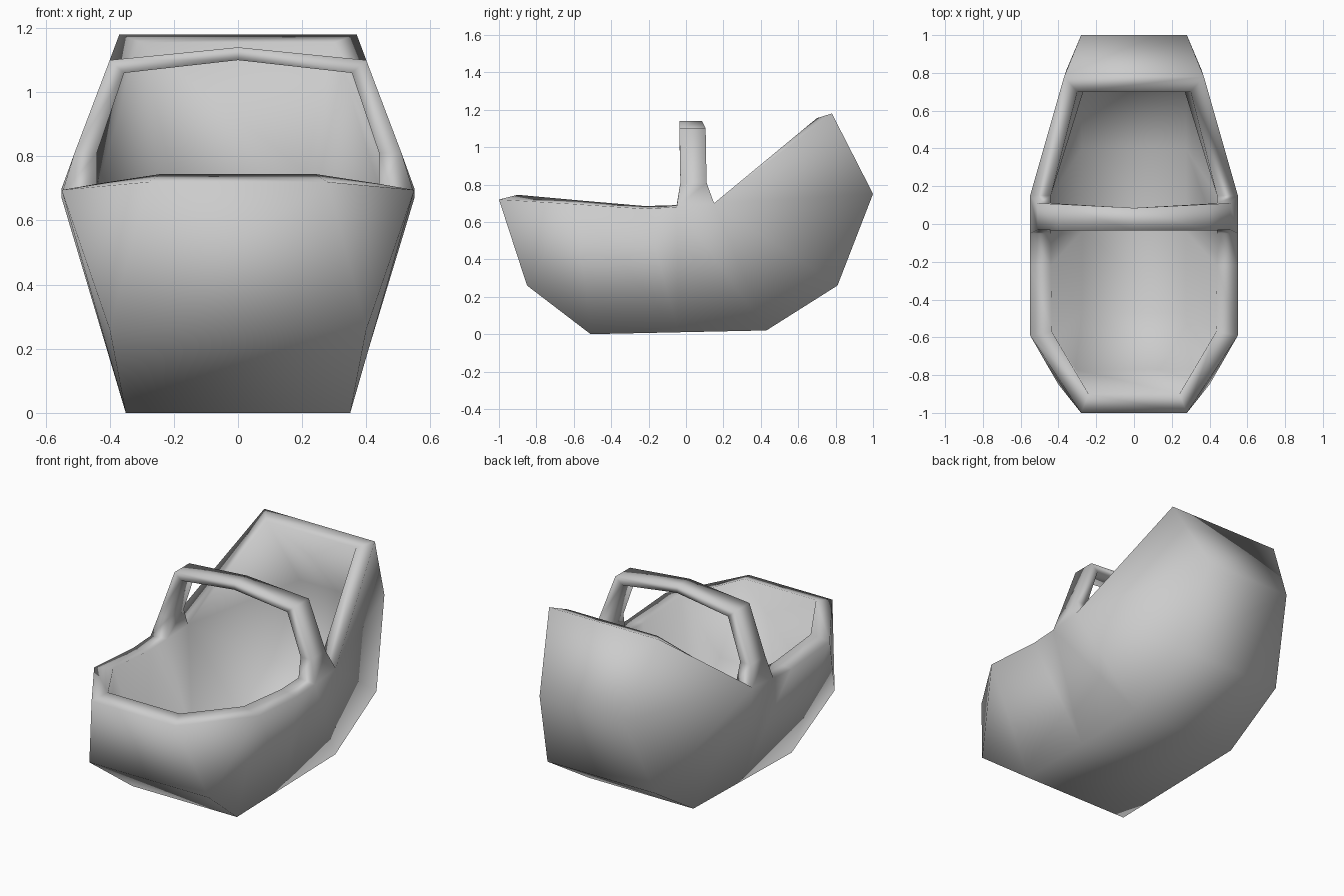
import bpy
import bmesh

cube = bpy.data.objects.get("Cube")
if cube:
    bpy.data.objects.remove(cube, do_unlink=True)

# One flat colour
grey = bpy.data.materials.new("plain grey")
grey.use_nodes = True
colour = (0.6, 0.6, 0.6, 1)
grey.diffuse_color = colour
grey.node_tree.nodes["Principled BSDF"].inputs["Base Color"].default_value = colour

# Left half corner points of the outer shell and of the lining
outer = {
    "front": (.28, -1, .72), "side": (.55, -.59, .695), "dip": (.55, -.22, .67),
    "grip_a": (.55, -.05, .68), "grip_b": (.55, .15, .70), "hood": (.37, .78, 1.18),
    "front_mid": (.40, -.85, .26), "front_base": (.35, -.51, 0), "base": (.35, -.04, .01),
    "back_base": (.35, .43, .02), "back_mid": (.36, .81, .26), "back": (.28, 1, .75),
}
inner = {
    "front": (.24, -.90, .745), "side": (.435, -.57, .715), "dip": (.44, -.22, .685),
    "grip_a": (.44, -.05, .69), "grip_b": (.44, .15, .70), "hood": (.30, .70, 1.155),
    "front_mid": (.31, -.77, .30), "front_base": (.275, -.47, .10), "base": (.275, -.04, .11),
    "back_base": (.275, .40, .12), "back_mid": (.28, .73, .31), "back": (.21, .89, .75),
}
# Side panels, and the chain of cross strips from front rim under to the hood
panels = [
    ("front", "front_mid", "side"), ("side", "front_mid", "front_base"),
    ("side", "front_base", "base", "dip"), ("dip", "base", "grip_a"),
    ("grip_a", "base", "back_base", "grip_b"), ("grip_b", "back_base", "back_mid"),
    ("grip_b", "back_mid", "back"), ("grip_b", "back", "hood"),
]
strips = ["front", "front_mid", "front_base", "base", "back_base", "back_mid", "back", "hood"]
rim = ["front", "side", "dip", "grip_a", "grip_b", "hood"]

# Handle sections: outer x and z, inner x and z, front y, back y
handle = [(.51, .81, .44, .81, -.03, .11),
          (.40, 1.10, .355, 1.06, -.035, .105),
          (0, 1.14, 0, 1.10, -.035, .085)]

bm = bmesh.new()


def face(points):
    bm.faces.new([bm.verts.new(p) for p in points])


def flip(p):
    return (-p[0], p[1], p[2])


def both_sides(points):
    face(points)
    face([flip(p) for p in reversed(points)])


# Shell and lining
for shell in (outer, inner):
    for names in panels:
        both_sides([shell[n] for n in names])
    for a, b in zip(strips, strips[1:]):
        face([shell[a], shell[b], flip(shell[b]), flip(shell[a])])

# Rim, left open where the handle grows out of it
for a, b in zip(rim, rim[1:]):
    if a != "grip_a":
        both_sides([outer[a], outer[b], inner[b], inner[a]])
for end in ("front", "hood"):
    face([outer[end], inner[end], flip(inner[end]), flip(outer[end])])

# Handle bridged from the rim up to the middle of the bar
sections = [[outer["grip_a"], outer["grip_b"], inner["grip_b"], inner["grip_a"]]]
for ox, oz, ix, iz, y0, y1 in handle:
    sections.append([(ox, y0, oz), (ox, y1, oz), (ix, y1, iz), (ix, y0, iz)])
for low, high in zip(sections, sections[1:]):
    for i in range(4):
        j = (i + 1) % 4
        both_sides([low[i], low[j], high[j], high[i]])

bmesh.ops.remove_doubles(bm, verts=bm.verts[:], dist=.0005)
bmesh.ops.recalc_face_normals(bm, faces=bm.faces[:])
for f in bm.faces:
    f.smooth = True

mesh = bpy.data.meshes.new("basket_with_handle")
bm.to_mesh(mesh)
bm.free()
mesh.materials.append(grey)
basket = bpy.data.objects.new("basket_with_handle", mesh)
bpy.context.collection.objects.link(basket)
